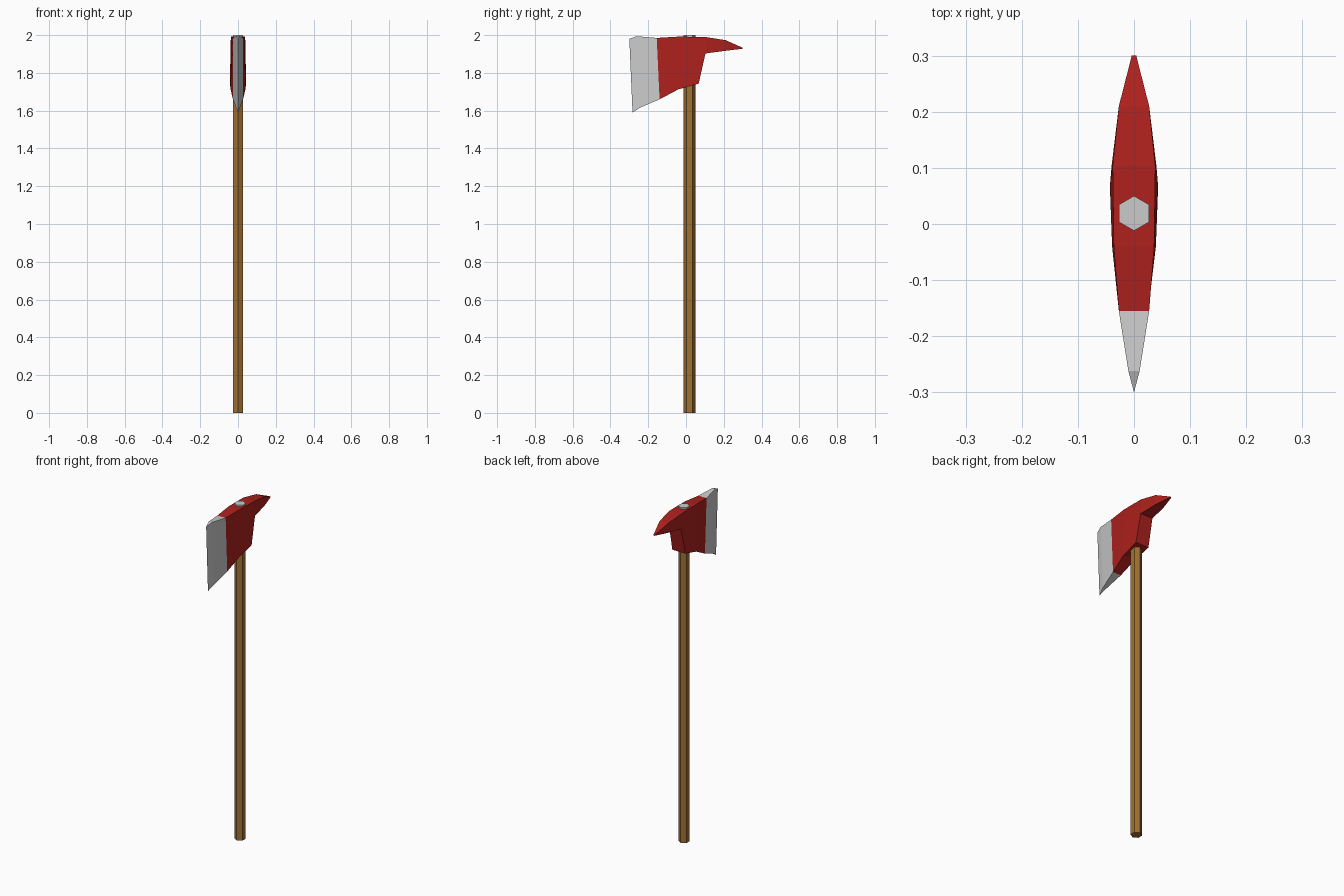
import bpy, bmesh, math

if "Cube" in bpy.data.objects:
    bpy.data.objects.remove(bpy.data.objects["Cube"])


def paint(obj, name, rgb):
    mat = bpy.data.materials.new(name)
    mat.diffuse_color = (*rgb, 1)
    mat.use_nodes = True
    mat.node_tree.nodes["Principled BSDF"].inputs["Base Color"].default_value = mat.diffuse_color
    obj.data.materials.append(mat)


def slab(name, outline, sides, open_edge):
    """Mirrored slab: outline of (y, z, half width), side polygons and a rim."""
    bm = bmesh.new()
    right = [bm.verts.new((w, y, z)) for y, z, w in outline]
    left = [bm.verts.new((-w, y, z)) for y, z, w in outline]
    for poly in sides:
        bm.faces.new([right[i] for i in poly])
        bm.faces.new([left[i] for i in reversed(poly)])
    n = len(outline)
    for i in range(n):
        if i != open_edge:
            j = (i + 1) % n
            bm.faces.new((right[i], left[i], left[j], right[j]))
    bmesh.ops.remove_doubles(bm, verts=bm.verts[:], dist=0.0005)
    bmesh.ops.recalc_face_normals(bm, faces=bm.faces[:])
    mesh = bpy.data.meshes.new(name)
    bm.to_mesh(mesh)
    bm.free()
    obj = bpy.data.objects.new(name, mesh)
    bpy.context.collection.objects.link(obj)
    return obj


def hex_post(name, z0, z1):
    bpy.ops.mesh.primitive_cylinder_add(
        vertices=6, radius=0.031, depth=z1 - z0, location=(0, 0.019, (z0 + z1) / 2))
    obj = bpy.context.object
    obj.name = name
    return obj


# Wooden handle and its grey end cap
handle = hex_post("handle", 0, 1.985)
paint(handle, "wood", (0.36, 0.165, 0.03))
hex_post("handle_cap", 1.985, 2.0)

# Bare steel cutting blade, open where it meets the head
slab("blade",
     [(-0.155, 1.985, 0.027), (-0.262, 1.994, 0.010), (-0.30, 1.98, 0),
      (-0.283, 1.59, 0), (-0.245, 1.615, 0.010), (-0.14, 1.66, 0.027)],
     [(0, 1, 4, 5), (1, 2, 3, 4)], open_edge=5)

# Red head body with rear spike
head = slab("axe_head",
            [(-0.14, 1.66, 0.027), (-0.04, 1.713, 0.039), (0.067, 1.743, 0.043),
             (0.103, 1.903, 0.040), (0.21, 1.917, 0.027), (0.30, 1.928, 0.004),
             (0.30, 1.933, 0.004), (0.21, 1.973, 0.027), (0.103, 1.99, 0.038),
             (-0.04, 1.992, 0.036), (-0.155, 1.985, 0.027)],
            [(0, 1, 9, 10), (1, 2, 3, 8, 9), (3, 4, 7, 8), (4, 5, 6, 7)],
            open_edge=10)
paint(head, "red_paint", (0.42, 0.015, 0.012))
